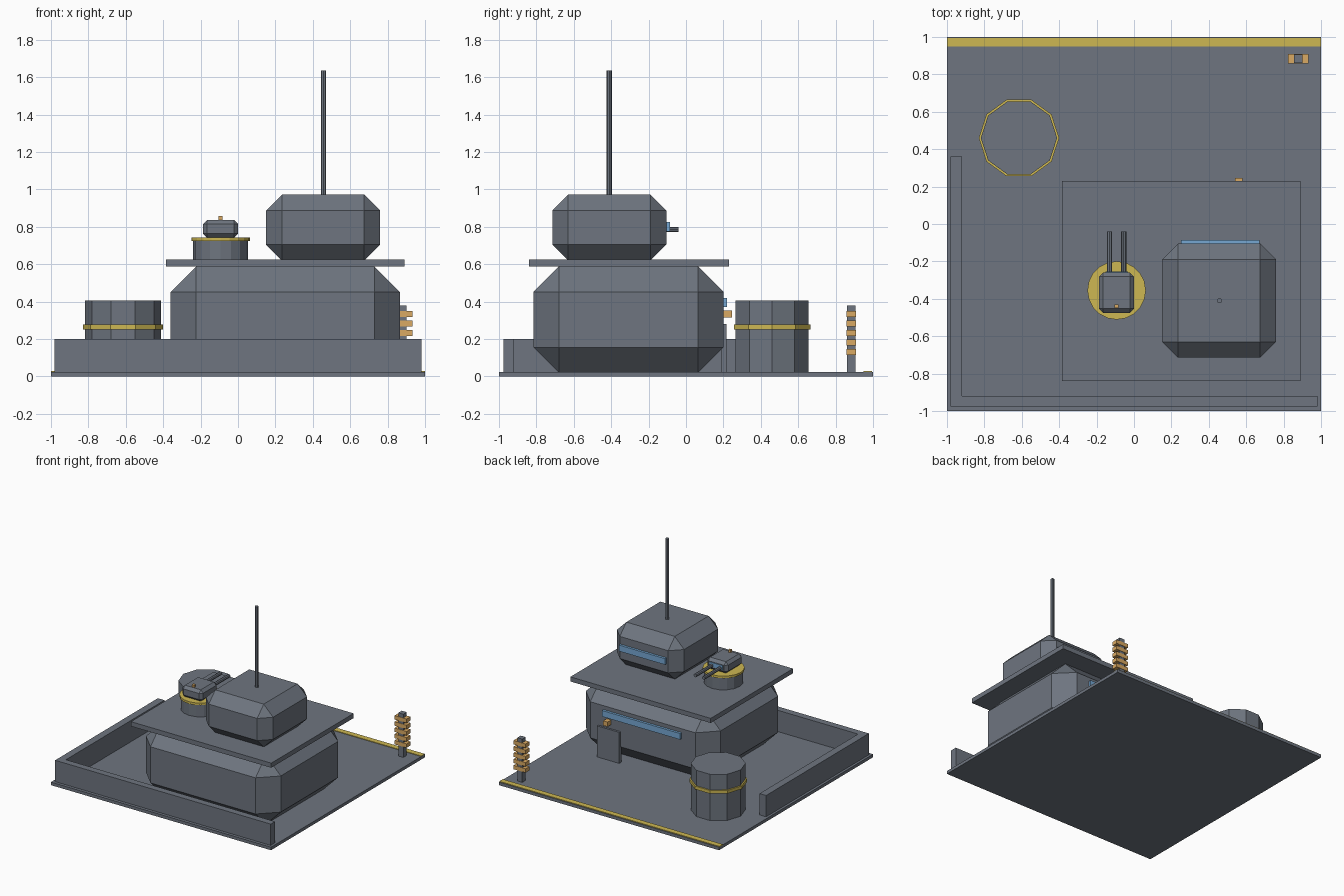
import bpy, bmesh, math
from mathutils import Matrix

if "Cube" in bpy.data.objects:
    bpy.data.objects.remove(bpy.data.objects["Cube"])


def material(name, rgb):
    m = bpy.data.materials.new(name)
    m.diffuse_color = (*rgb, 1)
    m.use_nodes = True
    m.node_tree.nodes["Principled BSDF"].inputs["Base Color"].default_value = m.diffuse_color
    return m


GREY = material("slate grey", (0.156, 0.178, 0.214))
YELLOW = material("hazard yellow", (0.61, 0.475, 0.085))
BLUE = material("window blue", (0.18, 0.39, 0.65))
ORANGE = material("lamp orange", (0.70, 0.40, 0.125))


def finish(name, bm, mat):
    bmesh.ops.recalc_face_normals(bm, faces=bm.faces)
    me = bpy.data.meshes.new(name)
    bm.to_mesh(me)
    bm.free()
    me.materials.append(mat)
    ob = bpy.data.objects.new(name, me)
    bpy.context.collection.objects.link(ob)
    return ob


def box(name, x, y, z, mat=GREY, bevel=0):
    """Box from (min, max) ranges, optionally chamfered on all edges."""
    bm = bmesh.new()
    bmesh.ops.create_cube(bm, size=1)
    for v in bm.verts:
        v.co = [r[0] + (r[1] - r[0]) * (c + 0.5) for r, c in zip((x, y, z), v.co)]
    if bevel:
        bmesh.ops.bevel(bm, geom=bm.edges[:], offset=bevel, segments=1,
                        profile=0.5, affect='EDGES')
    return finish(name, bm, mat)


def cylinder(name, centre, r, length, sides, mat=GREY, axis='Z', turn=0.0):
    """Prism starting at centre and running along +Z or +Y."""
    bm = bmesh.new()
    bmesh.ops.create_cone(bm, cap_ends=True, segments=sides,
                          radius1=r, radius2=r, depth=length)
    m = Matrix.Translation((0, 0, length / 2)) @ Matrix.Rotation(turn, 4, 'Z')
    if axis == 'Y':
        m = Matrix.Rotation(-math.pi / 2, 4, 'X') @ m
    bm.transform(Matrix.Translation(centre) @ m)
    # put a corner on the +y axis whatever the primitive's start angle
    return finish(name, bm, mat)


# Ground plate, edge stripe and low walls
box("base_plate", (-1, 1), (-1, 1), (0, 0.025))
box("edge_stripe", (-1, 1), (0.95, 0.995), (0.023, 0.03), YELLOW)
box("front_wall", (-0.98, 0.98), (-0.975, -0.92), (0.02, 0.2))
box("left_wall", (-0.98, -0.92), (-0.975, 0.36), (0.02, 0.2))

# Main building with roof slab, window, door and lamp
box("main_block", (-0.36, 0.865), (-0.815, 0.2), (0.02, 0.587), bevel=0.135)
box("roof_slab", (-0.385, 0.89), (-0.84, 0.23), (0.587, 0.625))
box("main_window", (-0.1, 0.61), (0.19, 0.22), (0.37, 0.42), BLUE)
box("door", (0.455, 0.655), (0.19, 0.217), (0.02, 0.28))
box("door_lamp", (0.54, 0.58), (0.2, 0.247), (0.315, 0.353), ORANGE)

# Control room and antenna
box("control_room", (0.15, 0.76), (-0.715, -0.105), (0.62, 0.972), bevel=0.085)
box("control_window", (0.25, 0.67), (-0.115, -0.085), (0.775, 0.825), BLUE)
cylinder("antenna", (0.457, -0.41, 0.96), 0.014, 0.675, 8)

# Storage tank: ten sides with a corner on the y axis
corner_up = math.pi / 2
cylinder("tank", (-0.615, 0.46, 0.02), 0.204, 0.385, 10, turn=corner_up)
cylinder("tank_band", (-0.615, 0.46, 0.252), 0.215, 0.026, 10, YELLOW, turn=corner_up)

# Gun turret
tx, ty = -0.093, -0.355
cylinder("turret_base", (tx, ty, 0.62), 0.147, 0.105, 16)
cylinder("turret_ring", (tx, ty, 0.725), 0.156, 0.018, 20, YELLOW)
box("turret_head", (tx - 0.094, tx + 0.094), (-0.475, -0.26), (0.742, 0.836), bevel=0.022)
box("turret_sight", (tx - 0.06, tx + 0.06), (-0.265, -0.255), (0.775, 0.81), BLUE)
box("turret_beacon", (tx - 0.01, tx + 0.01), (-0.45, -0.43), (0.83, 0.857), ORANGE)
for i, s in enumerate((-1, 1)):
    cylinder(f"gun_barrel_{i + 1}", (tx + s * 0.038, -0.28, 0.785), 0.014, 0.24, 8, axis='Y')

# Insulator mast with five fins
box("insulator_post", (0.855, 0.9), (0.86, 0.905), (0.02, 0.38))
for i in range(5):
    z = 0.13 + i * 0.051
    box(f"insulator_fin_{i + 1}", (0.823, 0.932), (0.857, 0.908),
        (z - 0.016, z + 0.016), ORANGE)
